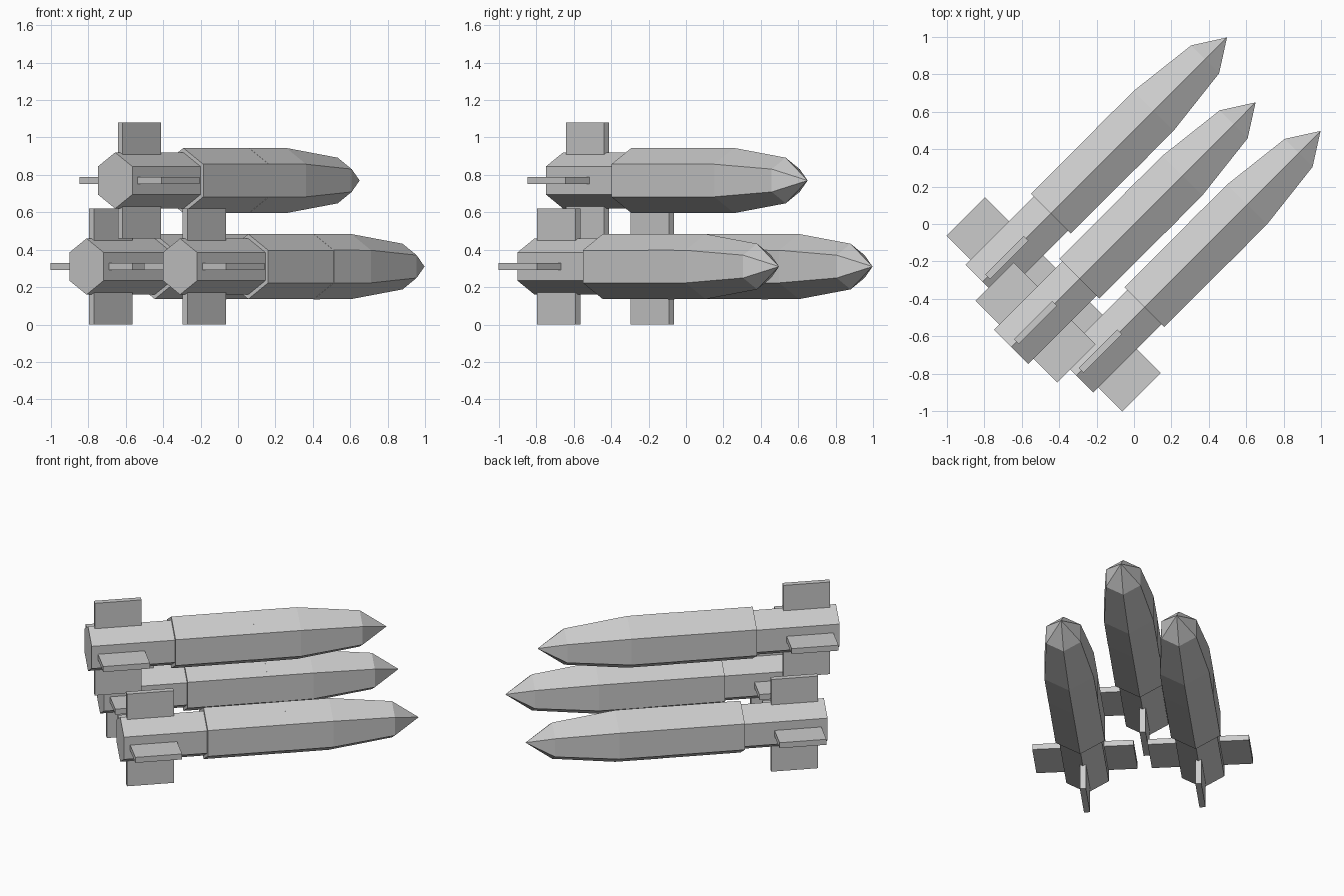
import bpy, bmesh, math
from mathutils import Matrix

if "Cube" in bpy.data.objects:
    bpy.data.objects.remove(bpy.data.objects["Cube"])

grey = bpy.data.materials.new("plain_grey")
grey.diffuse_color = (0.6, 0.6, 0.6, 1)
grey.use_nodes = True
grey.node_tree.nodes["Principled BSDF"].inputs["Base Color"].default_value = grey.diffuse_color


def add_object(name, bm, place):
    bmesh.ops.recalc_face_normals(bm, faces=bm.faces)
    mesh = bpy.data.meshes.new(name)
    bm.to_mesh(mesh)
    bm.free()
    mesh.materials.append(grey)
    ob = bpy.data.objects.new(name, mesh)
    ob.matrix_world = place
    bpy.context.collection.objects.link(ob)


def hex_loft(name, profile, place):
    """Six-sided body along +x from (distance, radius) stations, corner on top."""
    bm = bmesh.new()
    rings = []
    for x, r in profile:
        if r == 0:
            rings.append([bm.verts.new((x, 0, 0))] * 6)
        else:
            rings.append([bm.verts.new((x, r * math.sin(i * math.pi / 3),
                                        r * math.cos(i * math.pi / 3))) for i in range(6)])
    for a, b in zip(rings, rings[1:]):
        for i in range(6):
            j = (i + 1) % 6
            bm.faces.new([a[i], a[j], b[j], b[i]] if b[i] != b[j] else [a[i], a[j], b[i]])
    for ring in (rings[0], rings[-1]):
        if ring[0] != ring[1]:
            bm.faces.new(ring)
    add_object(name, bm, place)


def fin(name, angle, place):
    """Rectangular plate standing out from the tail, turned about the axis."""
    bm = bmesh.new()
    bmesh.ops.create_cube(bm, size=1)
    bmesh.ops.scale(bm, vec=(0.29, 0.037, 0.21), verts=bm.verts)
    bmesh.ops.translate(bm, vec=(0.184, 0, 0.205), verts=bm.verts)
    bmesh.ops.rotate(bm, matrix=Matrix.Rotation(angle, 3, 'X'), verts=bm.verts)
    add_object(name, bm, place)


# Tail centre of each rocket; all three point diagonally
tails = {"left": (-0.81, -0.31, 0.31),
         "right": (-0.31, -0.81, 0.31),
         "upper": (-0.657, -0.657, 0.77)}

for side, pos in tails.items():
    place = Matrix.Translation(pos) @ Matrix.Rotation(math.pi / 4, 4, 'Z')
    # narrow tail, wider body, tapered nose with a pointed tip
    hex_loft(side + "_tail", [(0, 0.15), (0.53, 0.15)], place)
    hex_loft(side + "_body", [(0.516, 0.174), (1.011, 0.174)], place)
    hex_loft(side + "_nose", [(1.011, 0.175), (1.294, 0.174), (1.683, 0.122), (1.849, 0)], place)
    for k, label in enumerate(("top", "right", "bottom", "left")):
        fin(f"{side}_{label}_fin", k * math.pi / 2, place)
